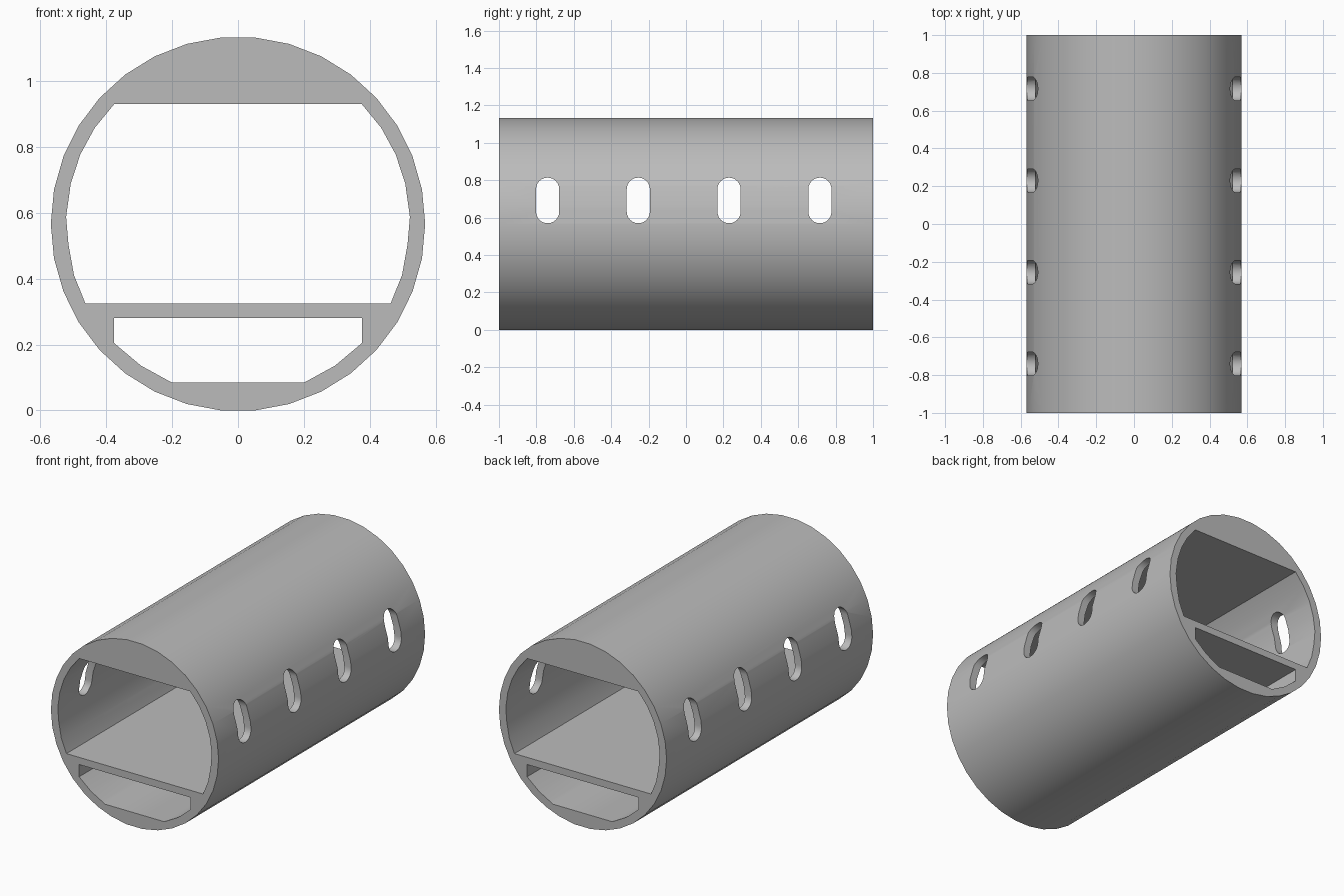
import bpy, bmesh
from math import sin, cos, pi

cube = bpy.data.objects.get("Cube")
if cube:
    bpy.data.objects.remove(cube, do_unlink=True)

LENGTH = 2.0
SIDES = 34
RADIUS = 0.5685
CENTRE = RADIUS * cos(pi / SIDES)      # the tube rests on a flat facet

grey = bpy.data.materials.new("light_grey")
grey.use_nodes = True
colour = (0.5, 0.5, 0.5, 1)
grey.diffuse_color = colour
grey.node_tree.nodes["Principled BSDF"].inputs["Base Color"].default_value = colour


def prism(name, points, direction):
    """Closed prism from a loop of 3D points swept along a vector."""
    bm = bmesh.new()
    face = bm.faces.new([bm.verts.new(p) for p in points])
    swept = bmesh.ops.extrude_face_region(bm, geom=[face], use_keep_orig=True)
    verts = [g for g in swept["geom"] if isinstance(g, bmesh.types.BMVert)]
    bmesh.ops.translate(bm, verts=verts, vec=direction)
    bmesh.ops.recalc_face_normals(bm, faces=bm.faces)
    mesh = bpy.data.meshes.new(name)
    bm.to_mesh(mesh)
    bm.free()
    mesh.materials.append(grey)
    obj = bpy.data.objects.new(name, mesh)
    bpy.context.collection.objects.link(obj)
    return obj


def mirrored(half):
    """Close a right-hand half profile across x = 0."""
    return half + [(-x, z) for x, z in reversed(half)]


def cut(target, cutter):
    cutter.hide_render = True
    mod = target.modifiers.new("cut", "BOOLEAN")
    mod.operation = "DIFFERENCE"
    mod.solver = "EXACT"
    mod.object = cutter
    bpy.ops.object.modifier_apply(modifier=mod.name)
    bpy.data.objects.remove(cutter, do_unlink=True)


# Outer tube
ring = [(k + 0.5) * 2 * pi / SIDES for k in range(SIDES)]
tube = prism("tube_body",
             [(RADIUS * sin(a), -LENGTH / 2, CENTRE + RADIUS * cos(a)) for a in ring],
             (0, LENGTH, 0))
bpy.ops.object.select_all(action="DESELECT")
bpy.context.view_layer.objects.active = tube
tube.select_set(True)

# Main chamber above the floor, and the shallow channel beneath it
chamber = [(0.376, 0.93), (0.435, 0.858), (0.479, 0.777), (0.508, 0.688),
           (0.522, 0.588), (0.515, 0.505), (0.498, 0.41), (0.463, 0.324)]
channel = [(0.377, 0.28), (0.377, 0.205), (0.295, 0.136), (0.2, 0.084)]
for name, half in (("chamber", chamber), ("channel", channel)):
    loop = [(x, -LENGTH, z) for x, z in mirrored(half)]
    cut(tube, prism(name + "_cutter", loop, (0, 2 * LENGTH, 0)))

# Rounded slots through both side walls
SLOT_R, SLOT_Z, SLOT_HALF, ARC = 0.062, 0.692, 0.06, 12
for y in (-0.74, -0.255, 0.23, 0.716):
    loop = []
    for side in (1, -1):
        for k in range(ARC + 1):
            a = pi * k / ARC
            loop.append((-1, y + side * SLOT_R * cos(a),
                         SLOT_Z + side * (SLOT_HALF + SLOT_R * sin(a))))
    cut(tube, prism("slot_cutter", loop, (2, 0, 0)))

bpy.ops.object.shade_smooth_by_angle(angle=pi / 6)
